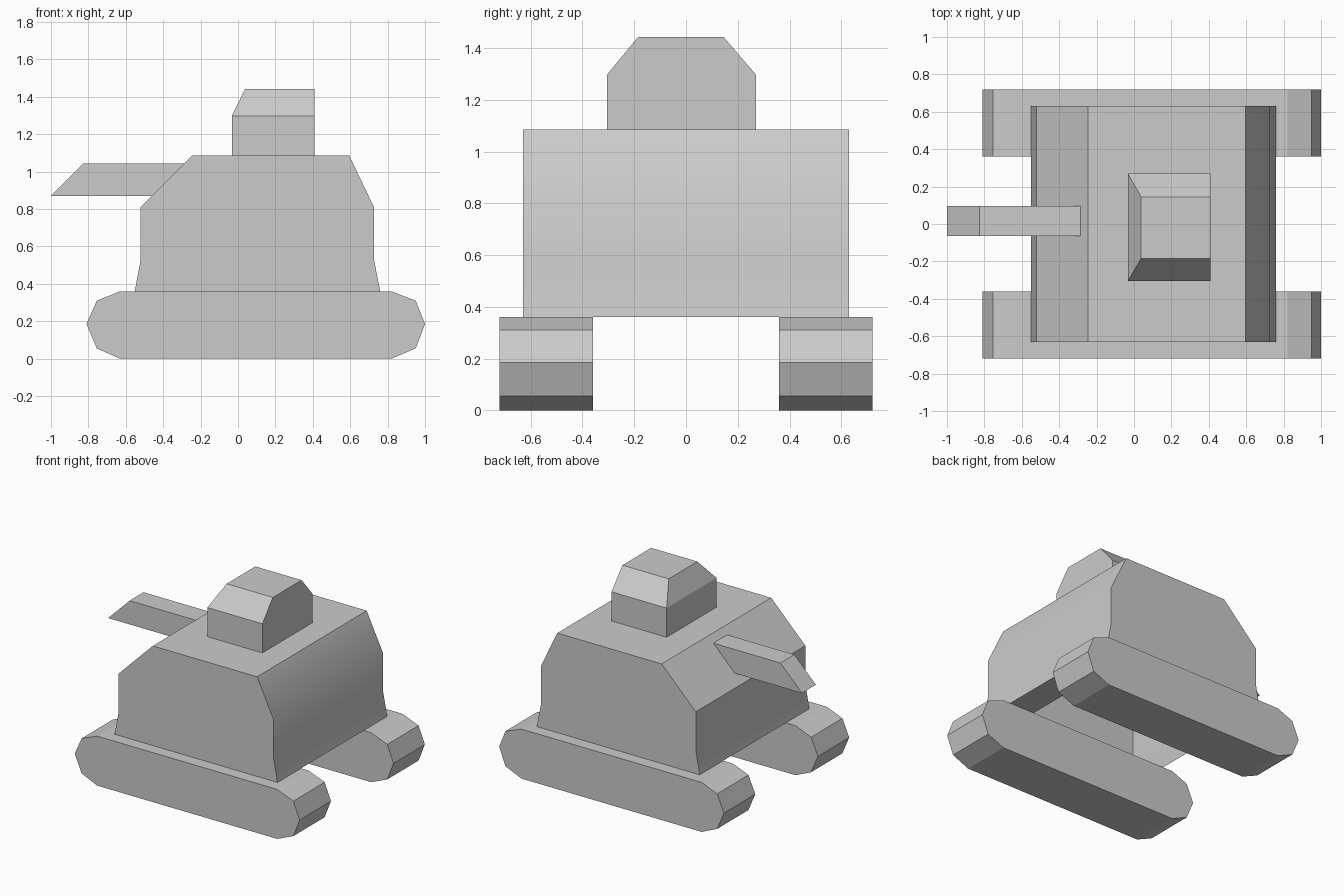
import bpy, bmesh, math

if "Cube" in bpy.data.objects:
    bpy.data.objects.remove(bpy.data.objects["Cube"])


def prism(name, profile, y0, y1, skip=()):
    """Extrude an x-z profile between y0 and y1; skipped sides stay open."""
    bm = bmesh.new()
    a = [bm.verts.new((x, y0, z)) for x, z in profile]
    b = [bm.verts.new((x, y1, z)) for x, z in profile]
    n = len(profile)
    bm.faces.new(a)
    bm.faces.new(b[::-1])
    for i in range(n):
        if i not in skip:
            j = (i + 1) % n
            bm.faces.new((a[j], a[i], b[i], b[j]))
    bmesh.ops.recalc_face_normals(bm, faces=bm.faces[:])
    mesh = bpy.data.meshes.new(name)
    bm.to_mesh(mesh)
    bm.free()
    obj = bpy.data.objects.new(name, mesh)
    bpy.context.collection.objects.link(obj)
    return obj


# Tracks: ten-sided rounded bars, one on each side
track = [(-0.63, 0), (0.82, 0), (0.95, 0.055), (1, 0.185), (0.95, 0.31),
         (0.82, 0.36), (-0.63, 0.36), (-0.755, 0.31), (-0.81, 0.185), (-0.755, 0.055)]
for side, y0 in (("front", -0.72), ("back", 0.36)):
    prism(side + "_track", track, y0, y0 + 0.36)

# Hull: hollow shell, open underneath apart from a strip along the +x edge
hull_profile = [(0.56, 0.36), (0.76, 0.36), (0.727, 0.53), (0.727, 0.81), (0.595, 1.085),
                (-0.245, 1.085), (-0.52, 0.81), (-0.52, 0.53), (-0.552, 0.36)]
hull = prism("hull", hull_profile, -0.63, 0.63, skip=(8,))
bpy.context.view_layer.objects.active = hull
hull.select_set(True)
bpy.ops.object.shade_smooth_by_angle(angle=math.radians(26))

# Gun: slanted bar ending on the sloping hull plate
prism("gun_barrel", [(-1, 0.87), (-0.46, 0.87), (-0.287, 1.043), (-0.827, 1.043)], -0.065, 0.095)

# Turret: box with its top tapered on three sides
turret = prism("turret", [(-0.033, 1.085), (0.41, 1.085), (0.41, 1.297),
                          (0.038, 1.443), (-0.033, 1.297)], -0.305, 0.27)
bpy.data.objects.remove(turret)
bm = bmesh.new()
rings = [(-0.033, -0.305, 0.27, 1.085), (-0.033, -0.305, 0.27, 1.297), (0.038, -0.185, 0.145, 1.443)]
loops = [[bm.verts.new((x, y, z)) for x, y in ((x0, y0), (0.41, y0), (0.41, y1), (x0, y1))]
         for x0, y0, y1, z in rings]
for low, high in zip(loops, loops[1:]):
    for i in range(4):
        j = (i + 1) % 4
        bm.faces.new((low[i], low[j], high[j], high[i]))
bm.faces.new(loops[-1])
mesh = bpy.data.meshes.new("turret")
bm.to_mesh(mesh)
bm.free()
bpy.context.collection.objects.link(bpy.data.objects.new("turret", mesh))
